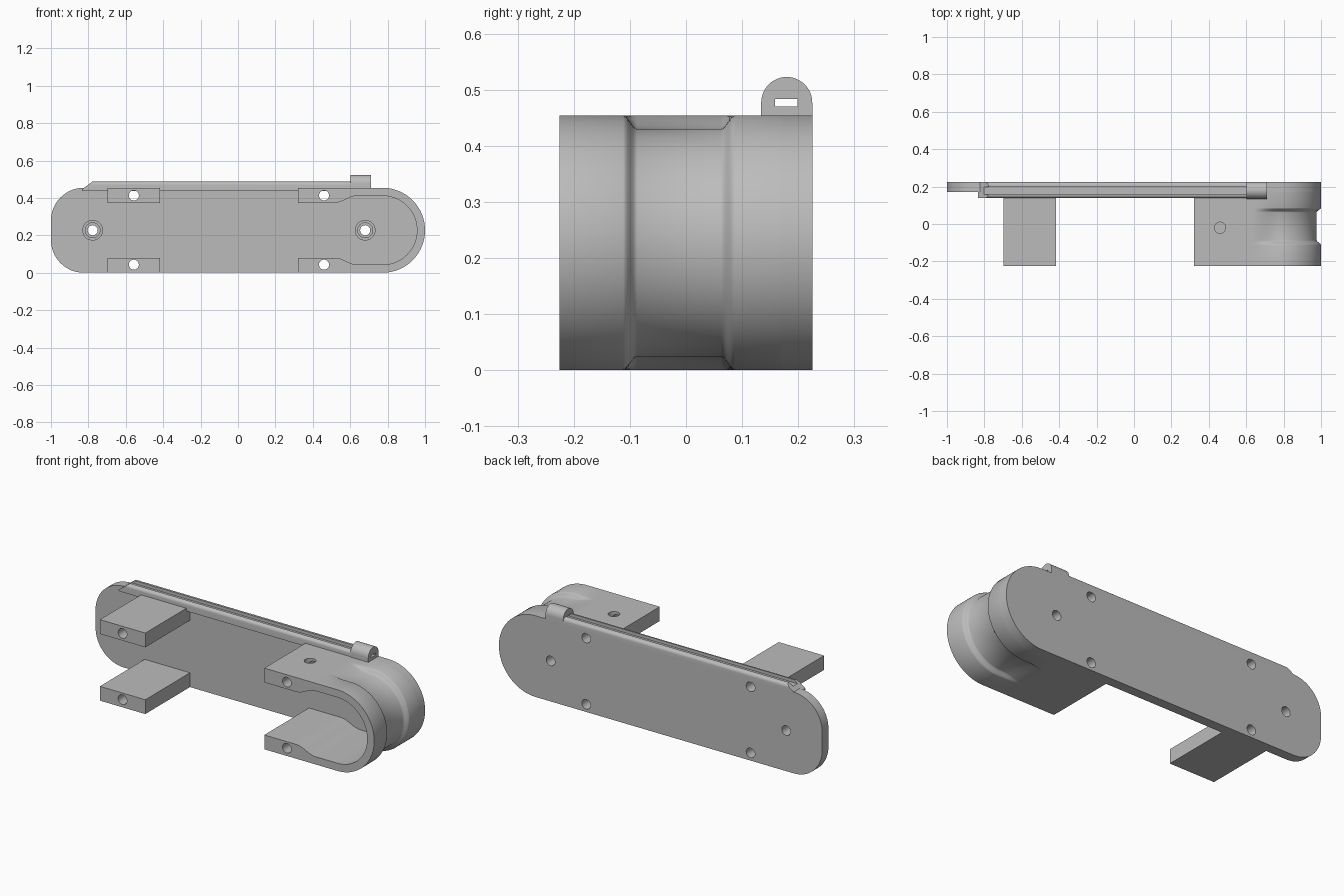
import bpy, bmesh, math
from mathutils import Vector

if "Cube" in bpy.data.objects:
    bpy.data.objects.remove(bpy.data.objects["Cube"], do_unlink=True)

grey = bpy.data.materials.new("plain grey")
grey.use_nodes = True
grey.diffuse_color = (0.5, 0.5, 0.5, 1)
grey.node_tree.nodes["Principled BSDF"].inputs["Base Color"].default_value = (0.5, 0.5, 0.5, 1)

R = 0.227            # half height of the body, and radius of its round end
END_X = 0.773        # centre of the round end
FRONT, BACK, FACE = -0.225, 0.225, 0.17


def finish(name, bm):
    bmesh.ops.recalc_face_normals(bm, faces=bm.faces)
    mesh = bpy.data.meshes.new(name)
    bm.to_mesh(mesh)
    bm.free()
    mesh.materials.append(grey)
    ob = bpy.data.objects.new(name, mesh)
    bpy.context.collection.objects.link(ob)
    return ob


def arc(cx, cy, r, a0, a1, n):
    angles = [math.radians(a0 + (a1 - a0) * i / n) for i in range(n + 1)]
    return [(cx + r * math.cos(a), cy + r * math.sin(a)) for a in angles]


def prism(name, pts, axis, a, b, round_edges=0):
    """Extrude an outline along x or y; the outline is (y, z) or (x, z)."""
    bm = bmesh.new()
    place = (lambda p, d: (d, *p)) if axis == "x" else (lambda p, d: (p[0], d, p[1]))
    rings = [[bm.verts.new(place(p, d)) for p in pts] for d in (a, b)]
    caps = [bm.faces.new(r) for r in rings]
    n = len(pts)
    for i in range(n):
        j = (i + 1) % n
        bm.faces.new((rings[0][i], rings[0][j], rings[1][j], rings[1][i]))
    if round_edges:
        rim = [e for f in caps for e in f.edges]
        bmesh.ops.bevel(bm, geom=rim, offset=round_edges, segments=5, profile=0.5, affect="EDGES")
    return finish(name, bm)


def box(name, x0, x1, y0, y1, z0, z1):
    return prism(name, [(x0, z0), (x1, z0), (x1, z1), (x0, z1)], "y", y0, y1)


def cut(ob, cutter):
    mod = ob.modifiers.new("cut", "BOOLEAN")
    mod.operation, mod.solver, mod.object = "DIFFERENCE", "EXACT", cutter
    bpy.context.view_layer.objects.active = ob
    bpy.ops.object.modifier_apply(modifier=mod.name)
    bpy.data.objects.remove(cutter, do_unlink=True)


def drill(ob, x, z, r=0.027, y0=-0.4, y1=0.4):
    cut(ob, prism("drill", arc(x, z, r, 0, 345, 23), "y", y0, y1))


def smoothstep(a, b, v):
    t = min(max((v - a) / (b - a), 0), 1)
    return t * t * (3 - 2 * t)


parts = []
SCREWS_X = (-0.557, 0.46)
SCREWS_Z = (0.043, 0.413)
PIVOTS = (-0.777, 0.68)

# back plate: small corners at one end, a full half circle at the other
c = 0.175
outline = (arc(END_X, R, R, -90, 90, 48)
           + arc(-1 + c, 2 * R - c, c, 90, 180, 16)
           + arc(-1 + c, c, c, 180, 270, 16))
plate = prism("back_plate", outline, "y", FACE, BACK, 0.02)
for x in SCREWS_X:
    for z in SCREWS_Z:
        drill(plate, x, z)
for x in PIVOTS:
    drill(plate, x, R)
parts.append(plate)

# low bosses with a counterbore round the pivot holes
for side, x in zip(("right", "left"), PIVOTS):
    boss = prism(side + "_pivot_boss", arc(x, R, 0.055, 0, 350, 35), "y", 0.155, FACE + 0.01)
    drill(boss, x, R, 0.04, 0.1, 0.165)
    drill(boss, x, R)
    parts.append(boss)

# two plain mounting blocks
for label, z0, screw in zip(("lower", "upper"), (0, 0.373), SCREWS_Z):
    block = box(label + "_block", -0.697, -0.416, FRONT, 0.19, z0, z0 + 0.08)
    drill(block, SCREWS_X[0], screw)
    parts.append(block)

# wrap-around end wall: stations along the U, each with a grooved cross-section
xs = [0.32, 0.52] + [0.52 + (END_X - 0.52) * i / 20 for i in range(1, 20)]
stations = [(x, 2 * R, Vector((0, 0, 1))) for x in xs]
for x, z in reversed(arc(END_X, R, R, -90, 90, 48)):
    stations.append((x, z, Vector((x - END_X, 0, z - R)).normalized()))
stations += [(x, 0, Vector((0, 0, -1))) for x in reversed(xs)]

slope = [(i / 6, smoothstep(0, 1, i / 6)) for i in range(7)]
groove = ([(FRONT, 0)] + [(-0.112 + 0.025 * t, s) for t, s in slope]
          + [(0.062 + 0.025 * t, 1 - s) for t, s in slope] + [(0.2, 0)])
bm = bmesh.new()
rings = []
for x, z, normal in stations:
    thick = 0.08 - 0.037 * smoothstep(0.52, 0.635, x)
    depth = 0.024 * smoothstep(0.63, END_X, x)
    p = Vector((x, 0, z))
    ring = [p - normal * depth * d + Vector((0, y, 0)) for y, d in groove]
    ring += [p - normal * thick + Vector((0, y, 0)) for y in (0.2, FRONT)]
    rings.append([bm.verts.new(v) for v in ring])
for r0, r1 in zip(rings, rings[1:]):
    for i in range(len(r0)):
        j = (i + 1) % len(r0)
        bm.faces.new((r0[i], r0[j], r1[j], r1[i]))
bm.faces.new(rings[0])
bm.faces.new(rings[-1])
wall = finish("end_wall", bm)
for z in SCREWS_Z:
    drill(wall, SCREWS_X[1], z)
bm = bmesh.new()
bmesh.ops.create_cone(bm, cap_ends=True, segments=24, radius1=0.03, radius2=0.03, depth=0.2)
bmesh.ops.translate(bm, verts=bm.verts, vec=(0.46, -0.02, 0.42))
cut(wall, finish("vertical_drill", bm))
parts.append(wall)

# top rail: rounded lips with a shallow channel and a sloped end
y0, y1, top, r = 0.138, BACK, 0.487, 0.018
rail_shape = ([(y0, 0.437), (y1, 0.437)] + arc(y1 - r, top - r, r, 0, 90, 6)
              + [(0.199, top), (0.199, 0.47), (0.159, 0.47), (0.159, top)]
              + arc(y0 + r, top - r, r, 90, 180, 6))
rail = prism("top_rail", rail_shape, "x", -0.835, 0.61)
cut(rail, prism("end_slope", [(-0.9, 0.445), (-0.835, 0.445), (-0.775, 0.49), (-0.775, 0.6), (-0.9, 0.6)],
                "y", 0, 0.4))
parts.append(rail)

# slotted tab at the end of the rail
tab = prism("slotted_tab", [(0.134, 0.437), (BACK, 0.437)] + arc(0.1795, 0.477, 0.0455, 0, 180, 24),
            "x", 0.602, 0.712)
cut(tab, box("slot", 0.5, 0.8, 0.159, 0.199, 0.47, 0.483))
parts.append(tab)

# smooth the curves, keep the edges sharp
bpy.ops.object.select_all(action="DESELECT")
for ob in parts:
    ob.select_set(True)
bpy.context.view_layer.objects.active = parts[0]
bpy.ops.object.shade_smooth_by_angle(angle=math.radians(30))
